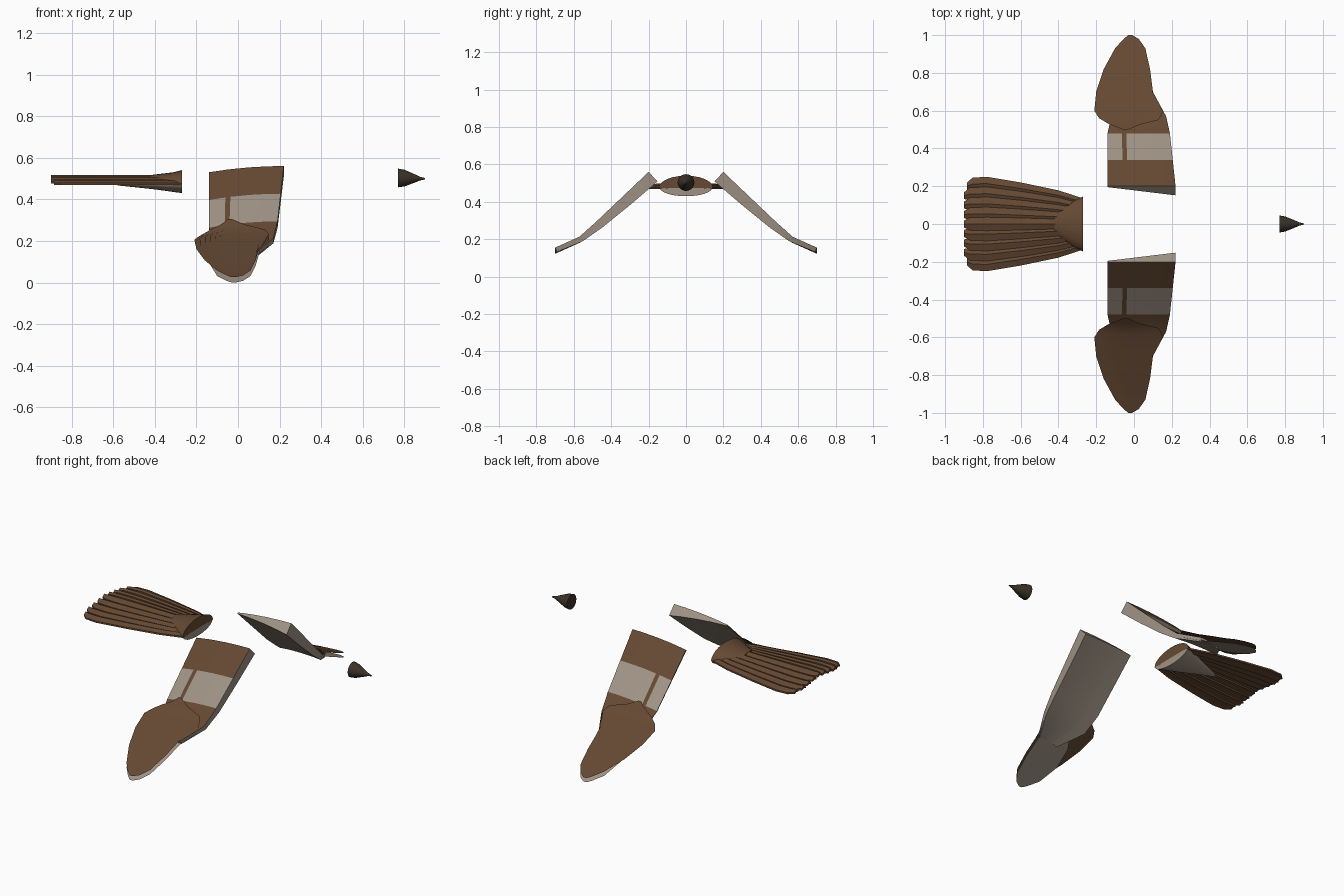
import bpy, bmesh, math

cube = bpy.data.objects.get("Cube")
if cube:
    bpy.data.objects.remove(cube, do_unlink=True)


def material(name, rgb):
    m = bpy.data.materials.new(name)
    m.use_nodes = True
    m.diffuse_color = (*rgb, 1)
    m.node_tree.nodes["Principled BSDF"].inputs["Base Color"].default_value = (*rgb, 1)
    return m


MATS = [material("feather brown", (0.13, 0.066, 0.033)),
        material("pale taupe", (0.35, 0.29, 0.235)),
        material("beak dark", (0.045, 0.033, 0.022))]
BROWN, PALE, DARK = range(3)


def skin(name, rows, rule, closed=True, cap=None):
    """Bridge equal rows of points; rule(row, column) gives the material."""
    bm = bmesh.new()
    grid = [[bm.verts.new(p) for p in row] for row in rows]
    n = len(rows[0])
    for i in range(len(grid) - 1):
        for j in range(n if closed else n - 1):
            k = (j + 1) % n
            f = bm.faces.new((grid[i][j], grid[i][k], grid[i + 1][k], grid[i + 1][j]))
            f.material_index = rule(i, j)
    if cap is not None:
        for ring in (grid[0], grid[-1]):
            bm.faces.new(ring).material_index = cap
    bmesh.ops.recalc_face_normals(bm, faces=bm.faces)
    mesh = bpy.data.meshes.new(name)
    bm.to_mesh(mesh)
    bm.free()
    for m in MATS:
        mesh.materials.append(m)
    ob = bpy.data.objects.new(name, mesh)
    bpy.context.collection.objects.link(ob)
    bpy.ops.object.select_all(action="DESELECT")
    ob.select_set(True)
    bpy.context.view_layer.objects.active = ob
    bpy.ops.object.shade_smooth_by_angle(angle=math.radians(35))
    return ob


def wing_z(y):
    """Drooping wing line with a bend at the wrist."""
    if y < 0.56:
        return 0.56 - (y - 0.2) * 0.95
    return 0.218 - (y - 0.56) * 0.45


# Inner wing stations: y, leading x, trailing x, thickness, tilt of the normal
ARM = [(0.20, 0.22, -0.14, 0.07, 0.76), (0.34, 0.205, -0.14, 0.06, 0.76),
       (0.48, 0.19, -0.14, 0.045, 0.76), (0.57, 0.17, -0.12, 0.03, 0.6),
       (0.70, 0.10, -0.03, 0.025, 0.43)]
CHORD = [0, 0.23, 0.3, 0.55, 0.8, 1]
# Outer wing rows: y, leading x, trailing x
HAND = [(0.50, -0.03, -0.06), (0.53, 0.03, -0.135), (0.56, 0.13, -0.185),
        (0.60, 0.15, -0.21), (0.70, 0.10, -0.20), (0.82, 0.085, -0.16),
        (0.93, 0.06, -0.10), (0.98, 0.025, -0.055), (1.0, -0.01, -0.03)]


def arm_rule(i, j):
    last = len(CHORD) - 1
    if j < last:                        # upper side, with the pale band
        return PALE if i == 1 and j != 1 else BROWN
    return BROWN if j == 2 * last + 1 else PALE


def build_wing(side, label):
    # Solid inner wing
    rows = []
    for y, lead, trail, thick, tilt in ARM:
        top, low = [], []
        for t in CHORD:
            x = trail + (lead - trail) * t
            z = wing_z(y) - 0.03 * (1 - t) ** 2
            d = thick * (0.1 + 0.9 * t)
            top.append((x, side * y, z))
            low.append((x, side * (y - d * math.sin(tilt)), z - d * math.cos(tilt)))
        rows.append(top + low[::-1])
    skin(label + "_inner_wing", rows, arm_rule, cap=PALE)

    # Stacked primary feather sheets, narrower towards the top
    for n in range(6):
        rows = []
        for y, lead, trail in HAND[:len(HAND) - (n > 0)]:
            back = lead + (trail - lead) * (1 - 0.07 * n)
            yy = y if n == 0 else y - 0.03 * n * max(0, y - 0.5)
            lift = 0.006 + 0.005 * n * max(0, 1 - (y - 0.5) * 2)
            rows.append([(lead + (back - lead) * t, side * yy, wing_z(yy) + lift)
                         for t in (0, 0.5, 1)])
        skin(f"{label}_primary_feather_{n + 1}", rows, lambda i, j: BROWN, closed=False)

    # Pale lining under the outer wing
    rows = []
    for y, lead, trail in HAND[2:]:
        back = lead + (trail - lead) * min(1, 0.55 + max(0, y - 0.6) * 1.5)
        rows.append([(lead + (back - lead) * t, side * y, wing_z(y) - 0.02)
                     for t in (0, 0.5, 1)])
    skin(label + "_wing_lining", rows, lambda i, j: PALE, closed=False)


build_wing(1, "left")
build_wing(-1, "right")

# Fanned tail feathers: x, spread per feather, half width
TAIL = [(-0.27, 0.029, 0.02), (-0.4, 0.038, 0.026), (-0.6, 0.047, 0.032),
        (-0.78, 0.0535, 0.036), (-0.87, 0.053, 0.033), (-0.9, 0.05, 0.018)]
for k in range(-4, 5):
    z = 0.506 - 0.007 * abs(k)
    rows = []
    for x, spread, half in TAIL:
        x += 0.015 * (abs(k) == 4 and x < -0.86)
        c = k * spread
        rows.append([(x, c - half, z), (x, c, z + 0.012), (x, c + half, z),
                     (x, c + half, z - 0.01), (x, c, z - 0.004), (x, c - half, z - 0.01)])
    skin(f"tail_feather_{k + 5}", rows, lambda i, j: BROWN, cap=BROWN)


def covert(name, stations, mat):
    """Half-dome wedge tapering backwards over or under the tail root."""
    rows = []
    for x, half, base, height in stations:
        rows.append([(x, half * math.cos(a), base + height * math.sin(a))
                     for a in (math.pi * s / 12 for s in range(13))])
    skin(name, rows, lambda i, j: mat, cap=mat)


covert("upper_tail_covert", [(-0.27, 0.145, 0.475, 0.065), (-0.31, 0.13, 0.475, 0.055),
                             (-0.42, 0.06, 0.48, 0.037)], BROWN)
covert("under_tail_covert", [(-0.27, 0.14, 0.475, -0.045), (-0.4, 0.09, 0.475, -0.027),
                             (-0.58, 0.01, 0.475, -0.008)], PALE)

# Pointed beak
rows = []
for x, r in [(0.77, 0.045), (0.8, 0.04), (0.84, 0.024), (0.875, 0.009), (0.9, 0.003)]:
    rows.append([(x, r * math.cos(a), 0.503 - 0.03 * (x - 0.77) + r * math.sin(a))
                 for a in (math.tau * s / 20 for s in range(20))])
skin("beak", rows, lambda i, j: DARK, cap=DARK)
